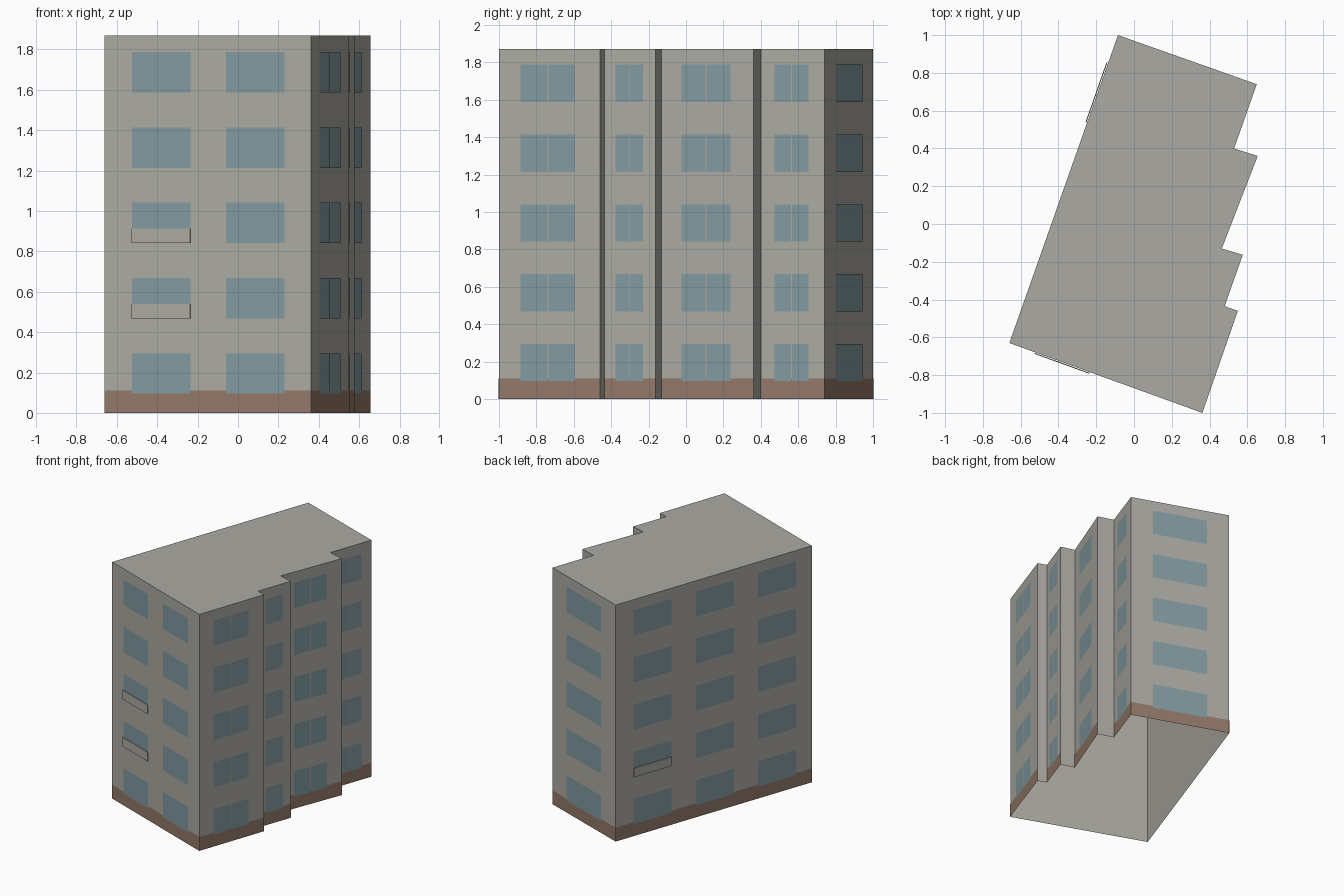
import bpy
from mathutils import Vector

if "Cube" in bpy.data.objects:
    bpy.data.objects.remove(bpy.data.objects["Cube"])


def material(name, rgb):
    m = bpy.data.materials.new(name)
    m.use_nodes = True
    m.diffuse_color = (*rgb, 1)
    m.node_tree.nodes["Principled BSDF"].inputs["Base Color"].default_value = (*rgb, 1)
    return m


WALL = material("warm grey wall", (0.41, 0.40, 0.36))
GLASS = material("blue grey glass", (0.225, 0.325, 0.355))
PLINTH = material("brown plinth", (0.29, 0.19, 0.14))

HEIGHT = 1.87
PLINTH_TOP = 0.11
ROWS = [0.095 + 0.373 * i for i in range(5)]
WINDOW_H = 0.2

# Footprint, counter-clockwise from the front left corner
corners = [Vector(p) for p in (
    (-0.66, -0.63), (0.362, -1.0), (0.55, -0.46), (0.48, -0.435), (0.576, -0.163),
    (0.465, -0.13), (0.655, 0.36), (0.53, 0.40), (0.65, 0.74), (-0.085, 1.0))]


def build(name, verts, faces, mat):
    mesh = bpy.data.meshes.new(name)
    mesh.from_pydata(verts, [], faces)
    mesh.materials.append(mat)
    mesh.update()
    ob = bpy.data.objects.new(name, mesh)
    bpy.context.collection.objects.link(ob)
    return ob


def plates(name, edge, rects, mat, offset, thickness=0):
    """Rectangles (t0, t1, z0, z1) laid on one wall, t being the fraction along it."""
    a, b = corners[edge], corners[(edge + 1) % len(corners)]
    d = (b - a).normalized()
    out = Vector((d.y, -d.x)) * offset
    verts, faces = [], []
    for t0, t1, z0, z1 in rects:
        n = len(verts)
        for t, z in ((t0, z0), (t1, z0), (t1, z1), (t0, z1)):
            verts.append((*(a.lerp(b, t) + out), z))
        faces.append((n, n + 1, n + 2, n + 3))
    ob = build(name, verts, faces, mat)
    if thickness:
        ob.modifiers.new("thickness", "SOLIDIFY").thickness = thickness


# Hollow wall shell and flat roof
n = len(corners)
shell = [(*c, z) for z in (0, HEIGHT) for c in corners]
build("walls", shell, [(i, (i + 1) % n, n + (i + 1) % n, n + i) for i in range(n)], WALL)
build("roof", [(*c, HEIGHT) for c in corners], [range(n)], WALL)

# Window columns on each facade
double = [(0.217, 0.48), (0.49, 0.755)]
facades = {
    "front": (0, [(0.132, 0.417), (0.588, 0.873)]),
    "stepped_side_1": (1, double),
    "stepped_side_2": (3, double),
    "stepped_side_3": (5, double),
    "stepped_side_4": (7, double),
    "back": (8, [(0.225, 0.775)]),
    "flat_side": (9, [(0.09, 0.284), (0.407, 0.601), (0.724, 0.918)]),
}
for name, (edge, columns) in facades.items():
    plates(name + "_plinth", edge, [(0, 1, 0, PLINTH_TOP)], PLINTH, 0.0015)
    plates(name + "_windows", edge,
           [(t0, t1, z, z + WINDOW_H) for t0, t1 in columns for z in ROWS], GLASS, 0.003)

# Parapet panels covering the lower part of some windows
for name, rows in (("front", (1, 2)), ("flat_side", (1,))):
    edge, columns = facades[name]
    plates(name + "_parapets", edge,
           [(*columns[0], ROWS[r], ROWS[r] + 0.072) for r in rows], WALL, 0.009, 0.005)
